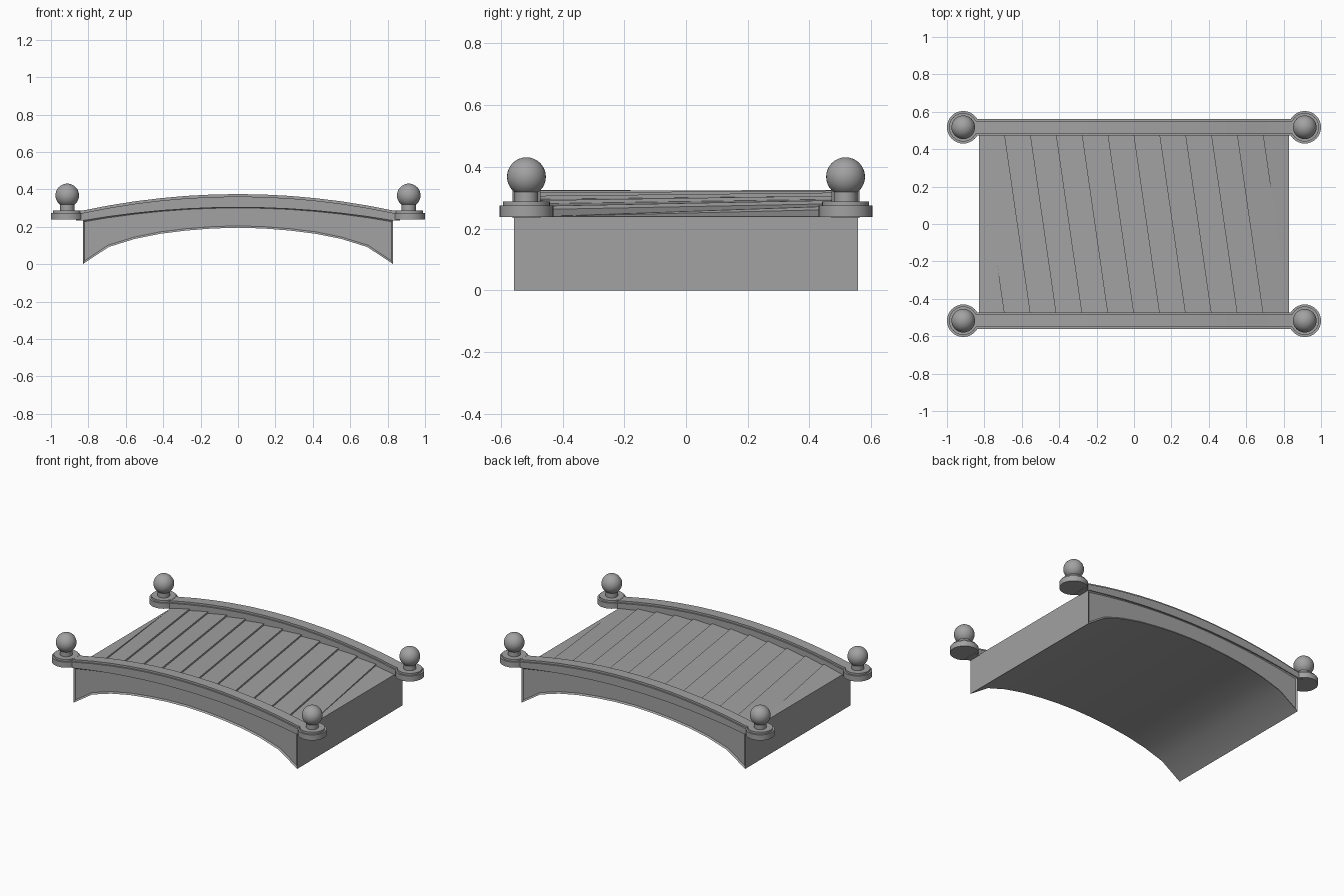
import bpy
import bmesh
import math

cube = bpy.data.objects.get("Cube")
if cube:
    bpy.data.objects.remove(cube, do_unlink=True)

HALF, SEGS = 0.83, 12
STEP = 2 * HALF / SEGS
XS = [-HALF + i * STEP for i in range(SEGS + 1)]

stone = bpy.data.materials.new("grey stone")
stone.use_nodes = True
colour = (0.36, 0.36, 0.36, 1)
stone.diffuse_color = colour
shader = stone.node_tree.nodes["Principled BSDF"]
shader.inputs["Base Color"].default_value = colour
shader.inputs["Roughness"].default_value = 0.8


def arc(x, end, middle):
    """Height of a shallow arch at x."""
    return end + (middle - end) * (1 - min(1, (x / HALF) ** 2))


def finish(name, bm):
    bmesh.ops.recalc_face_normals(bm, faces=bm.faces)
    mesh = bpy.data.meshes.new(name)
    bm.to_mesh(mesh)
    bm.free()
    mesh.materials.append(stone)
    obj = bpy.data.objects.new(name, mesh)
    bpy.context.collection.objects.link(obj)
    bpy.ops.object.select_all(action='DESELECT')
    obj.select_set(True)
    bpy.context.view_layer.objects.active = obj
    bpy.ops.object.shade_smooth_by_angle(angle=math.radians(30))
    return obj


def extrude_outline(points, y0, y1):
    """Solid from an x-z outline, running from y0 to y1."""
    bm = bmesh.new()
    rings = [[bm.verts.new((x, y, z)) for x, z in points] for y in (y0, y1)]
    caps = [bm.faces.new(r) for r in rings]
    n = len(points)
    for i in range(n):
        j = (i + 1) % n
        bm.faces.new((rings[0][i], rings[0][j], rings[1][j], rings[1][i]))
    bmesh.ops.recalc_face_normals(bm, faces=bm.faces)
    return bm, caps


# Arched body with recessed side panels
rise = [0, 0.092, 0.135, 0.163, 0.18, 0.191, 0.195]
under = rise + rise[-2::-1]
outline = list(zip(XS, under)) + [(x, arc(x, 0.236, 0.311)) for x in reversed(XS)]
bm, caps = extrude_outline(outline, -0.558, 0.558)
for cap in caps:
    bmesh.ops.inset_region(bm, faces=[cap], thickness=0.01, depth=-0.008,
                           use_even_offset=True)
finish("arch_body", bm)


# Skewed deck planks, each lifted along its +x edge
def plank(name, corners):
    """Corners are (x, y, lift) around the plank."""
    bm = bmesh.new()
    tops = [bm.verts.new((x, y, arc(x, 0.239, 0.314) + lift)) for x, y, lift in corners]
    lows = [bm.verts.new((x, y, arc(x, 0.22, 0.295))) for x, y, _ in corners]
    bm.faces.new(tops)
    bm.faces.new(lows[::-1])
    n = len(tops)
    for i in range(n):
        j = (i + 1) % n
        bm.faces.new((tops[i], lows[i], lows[j], tops[j]))
    finish(name, bm)


W, LIFT = 0.48, 0.011
for i in range(SEGS - 1):
    right_lift = LIFT if i < SEGS - 2 else 0
    plank(f"deck_plank_{i + 1}", [(XS[i], W, 0), (XS[i + 1], -W, 0),
                                  (XS[i + 2], -W, right_lift), (XS[i + 1], W, LIFT)])
plank("deck_end_right", [(-HALF, W, 0), (-HALF, -W, 0), (XS[1], -W, LIFT)])
plank("deck_end_left", [(HALF, W, 0), (XS[-2], W, 0), (HALF, -W, 0)])


# Two-tier curved rails
def rail_tier(name, y, half_width, low, high):
    xs = [-0.865] + XS + [0.865]
    points = [(x, arc(x, *low)) for x in xs] + [(x, arc(x, *high)) for x in reversed(xs)]
    bm, _ = extrude_outline(points, y - half_width, y + half_width)
    finish(name, bm)


# Turned end posts: two-tier disc, neck and ball
def post(name, x, y):
    bm = bmesh.new()
    for radius, z0, z1 in ((0.087, 0.238, 0.275), (0.076, 0.27, 0.288), (0.038, 0.28, 0.33)):
        made = bmesh.ops.create_cone(bm, cap_ends=True, segments=32, radius1=radius,
                                     radius2=radius, depth=z1 - z0)
        bmesh.ops.translate(bm, verts=made["verts"], vec=(x, y, (z0 + z1) / 2))
    ball = bmesh.ops.create_uvsphere(bm, u_segments=32, v_segments=16, radius=0.063)
    bmesh.ops.translate(bm, verts=ball["verts"], vec=(x, y, 0.368))
    finish(name, bm)


for side, sy in (("front", -1), ("back", 1)):
    y = sy * 0.517
    rail_tier(f"{side}_rail_base", y, 0.045, (0.234, 0.304), (0.274, 0.362))
    rail_tier(f"{side}_rail_cap", y, 0.035, (0.265, 0.35), (0.287, 0.375))
    for end, sx in (("right", -1), ("left", 1)):
        post(f"{side}_{end}_post", sx * 0.913, y)
